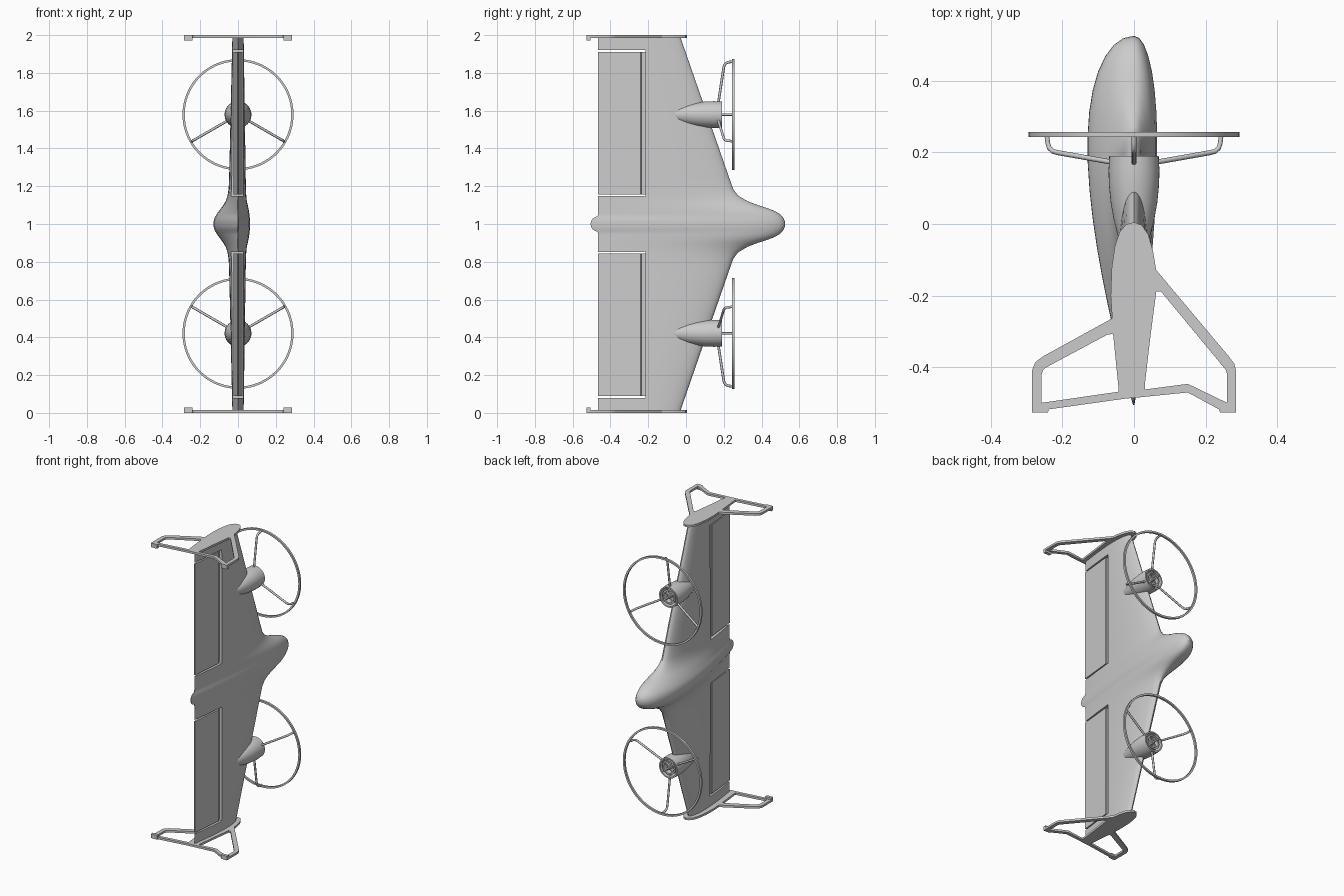
import bpy, bmesh
from math import sin, cos, pi, sqrt, radians
from mathutils import Vector

if "Cube" in bpy.data.objects:
    bpy.data.objects.remove(bpy.data.objects["Cube"])


def finish(ob, angle=35):
    bpy.ops.object.select_all(action='DESELECT')
    ob.select_set(True)
    bpy.context.view_layer.objects.active = ob
    bpy.ops.object.shade_smooth_by_angle(angle=radians(angle))
    return ob


def loft(name, rings, wrap=False, smooth=True):
    """Skin a list of closed rings; cap the ends unless wrapped."""
    bm = bmesh.new()
    vs = [[bm.verts.new(p) for p in r] for r in rings]
    n = len(vs[0])
    for k in range(len(vs) if wrap else len(vs) - 1):
        a, b = vs[k], vs[(k + 1) % len(vs)]
        for i in range(n):
            j = (i + 1) % n
            bm.faces.new((a[i], a[j], b[j], b[i]))
    if not wrap:
        bm.faces.new(vs[0])
        bm.faces.new(vs[-1])
    bmesh.ops.recalc_face_normals(bm, faces=bm.faces)
    me = bpy.data.meshes.new(name)
    bm.to_mesh(me)
    bm.free()
    ob = bpy.data.objects.new(name, me)
    bpy.context.collection.objects.link(ob)
    return finish(ob) if smooth else ob


def prism(name, outline, z0, z1):
    return loft(name, [[(x, y, z) for x, y in outline] for z in (z0, z1)])


def revolve(name, profile, zc, n=40, wrap=False):
    """Revolve (y, radius) points about the y direction at height zc."""
    return loft(name, [[(r * cos(2 * pi * i / n), y, zc + r * sin(2 * pi * i / n))
                        for i in range(n)] for y, r in profile], wrap)


def box(name, x0, x1, y0, y1, z0, z1, smooth=True):
    return loft(name, [[(x, y, z) for x, y in ((x0, y0), (x1, y0), (x1, y1), (x0, y1))]
                       for z in (z0, z1)], smooth=smooth)


def airfoil(u):
    return 10 * (.2969 * sqrt(u) - .126 * u - .3516 * u**2 + .2843 * u**3 - .1015 * u**4)


def side(s, a, b):
    """Height range a..b away from mid span, on side s."""
    return sorted((1 + s * a, 1 + s * b))


# Blended body and wing: distance from mid span, leading y, trailing y, left and right thickness
stations = [
    (0, .525, -.505, .13, .065), (.015, .523, -.503, .129, .065),
    (.03, .517, -.493, .125, .063), (.042, .507, -.468, .119, .061),
    (.055, .493, -.465, .111, .06), (.07, .467, -.465, .1, .058),
    (.085, .428, -.465, .089, .055), (.1, .38, -.465, .078, .052),
    (.12, .327, -.465, .066, .047), (.15, .276, -.465, .056, .044),
    (.185, .25, -.465, .05, .042), (.25, .227, -.465, .047, .041),
    (.99, -.03, -.465, .03, .03)]


def section(d, le, te, tl, tr, s):
    us = [(1 - cos(pi * i / 20)) / 2 for i in range(21)]
    right = [(tr * airfoil(u), le + (te - le) * u) for u in us]
    left = [(-tl * airfoil(u), le + (te - le) * u) for u in reversed(us[1:])]
    return [Vector((x, y, 1 + s * d)) for x, y in right + left]


rings = [section(*st, -1) for st in reversed(stations[1:])] + [section(*st, 1) for st in stations]
wing = loft("wing_body", rings, smooth=False)

# Cut the bays for the control surfaces
for s in (-1, 1):
    z0, z1 = side(s, .147, .92)
    cutter = box("bay_cutter", -.2, .2, -.6, -.215, z0, z1, smooth=False)
    cutter.hide_render = True
    mod = wing.modifiers.new("bay", 'BOOLEAN')
    mod.operation = 'DIFFERENCE'
    mod.solver = 'EXACT'
    mod.object = cutter
    bpy.context.view_layer.objects.active = wing
    bpy.ops.object.modifier_apply(modifier=mod.name)
    bpy.data.objects.remove(cutter)
finish(wing)

# Outlines of the end plates
plate = [(0, .005), (.022, -.003), (.04, -.03), (.053, -.075), (.062, -.13), (.062, -.19),
         (.045, -.32), (.03, -.45), (.032, -.482), (-.042, -.489), (-.043, -.46),
         (-.058, -.31), (-.065, -.2), (-.062, -.12), (-.053, -.06), (-.04, -.022), (-.022, -.001)]
left_leg = [(-.055, -.26), (-.255, -.37), (-.275, -.385), (-.285, -.41), (-.285, -.525),
            (-.24, -.525), (-.237, -.517), (-.03, -.488), (-.03, -.466), (-.258, -.499),
            (-.258, -.42), (-.253, -.407), (-.245, -.4), (-.075, -.309), (-.05, -.305)]
right_leg = [(.055, -.12), (.265, -.37), (.28, -.39), (.285, -.41), (.285, -.525), (.24, -.525),
             (.237, -.517), (.15, -.47), (.02, -.483), (.02, -.463), (.15, -.446),
             (.26, -.499), (.26, -.42), (.257, -.408), (.075, -.188), (.05, -.19)]

for s, tag in ((-1, "lower"), (1, "upper")):
    # Control surface with a slim hinge spar
    z0, z1 = side(s, .157, .911)
    half = [(.003, -.465), (.025, -.242), (.021, -.237), (.012, -.236), (.012, -.213)]
    prism(tag + "_control_surface", half + [(-x, y) for x, y in reversed(half)], z0, z1)

    # End plate with landing legs and foot pads
    z0, z1 = side(s, .986, 1)
    prism(tag + "_end_plate", plate, z0, z1)
    prism(tag + "_left_leg", left_leg, z0, z1)
    prism(tag + "_right_leg", right_leg, z0, z1)
    z0, z1 = side(s, .972, 1)
    for t, nm in ((-1, "left"), (1, "right")):
        xa, xb = sorted((t * .24, t * .285))
        box(tag + "_" + nm + "_foot_pad", xa, xb, -.526, -.506, z0, z1)

    # Motor pod, hollow at the front
    zc = 1 + s * .579
    revolve(tag + "_motor_pod", [(-.145, .001), (-.125, .011), (-.09, .025), (-.04, .043),
            (.01, .056), (.06, .065), (.11, .07), (.15, .071), (.19, .069),
            (.19, .06), (.13, .056), (.13, .001)], zc)
    # Motor: rim, hub, cross spokes and shaft
    revolve(tag + "_motor_rim", [(.12, .048), (.185, .048), (.185, .038), (.12, .038)], zc, 32, True)
    revolve(tag + "_motor_hub", [(.12, .014), (.187, .014), (.19, .011), (.19, .001)], zc, 24)
    revolve(tag + "_motor_shaft", [(.12, .006), (.245, .006)], zc, 12)
    for k in (0, 1):
        spoke = box(tag + "_motor_spoke", -.042, .042, .165, .182, -.005, .005)
        spoke.location.z = zc
        spoke.rotation_euler.y = pi / 4 + k * pi / 2

    # Guard ring
    revolve(tag + "_guard_ring", [(.243, .282), (.257, .282), (.257, .294), (.243, .294)], zc, 72, True)

    # Three bent struts from pod to ring
    path = [(.055, .17), (.245, .199), (.262, .203), (.273, .212), (.278, .226), (.281, .25)]
    for k in range(3):
        a = s * (pi / 2 + k * 2 * pi / 3)
        cu = bpy.data.curves.new(tag + "_guard_strut", 'CURVE')
        cu.dimensions = '3D'
        cu.bevel_depth = .007
        cu.bevel_resolution = 2
        cu.use_fill_caps = True
        sp = cu.splines.new('POLY')
        sp.points.add(len(path) - 1)
        for p, (r, y) in zip(sp.points, path):
            p.co = (r * cos(a), y, zc + r * sin(a), 1)
        ob = bpy.data.objects.new(tag + "_guard_strut", cu)
        bpy.context.collection.objects.link(ob)
        bpy.ops.object.select_all(action='DESELECT')
        ob.select_set(True)
        bpy.context.view_layer.objects.active = ob
        bpy.ops.object.convert(target='MESH')
        finish(bpy.context.view_layer.objects.active, 50)
